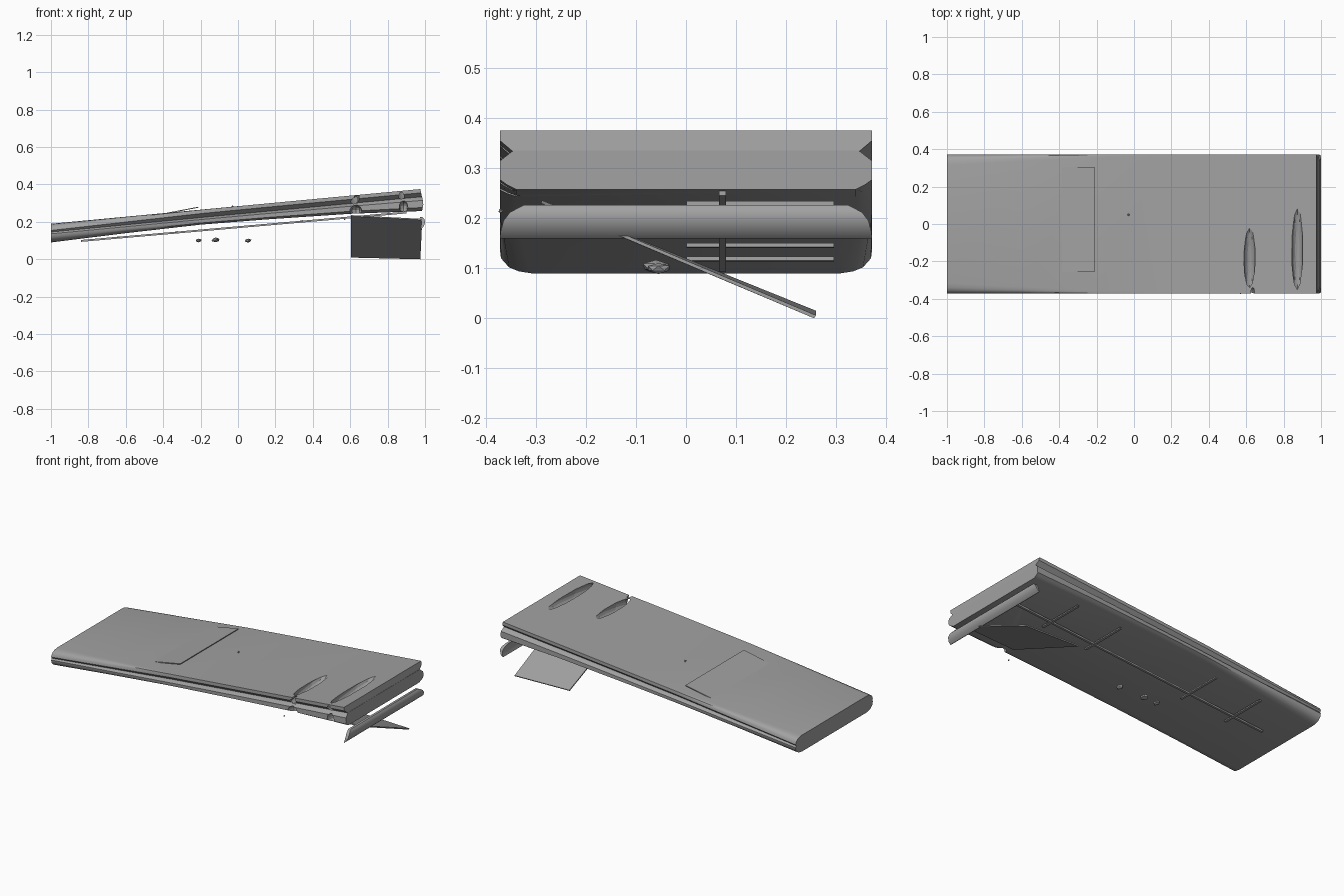
import bpy, bmesh, math, random
from mathutils import Vector, Euler, Matrix

if "Cube" in bpy.data.objects:
    bpy.data.objects.remove(bpy.data.objects["Cube"])

random.seed(4)
grey = bpy.data.materials.new("weathered_grey")
grey.diffuse_color = (0.36, 0.36, 0.36, 1)
grey.use_nodes = True
grey.node_tree.nodes["Principled BSDF"].inputs["Base Color"].default_value = grey.diffuse_color
SLOPE = 0.0938


def top(x):
    return 0.19 + SLOPE * (x + 1)


def add(name, bm, smooth=False):
    bmesh.ops.recalc_face_normals(bm, faces=bm.faces)
    me = bpy.data.meshes.new(name)
    bm.to_mesh(me)
    bm.free()
    me.materials.append(grey)
    ob = bpy.data.objects.new(name, me)
    bpy.context.collection.objects.link(ob)
    if smooth:
        bpy.ops.object.select_all(action='DESELECT')
        ob.select_set(True)
        bpy.context.view_layer.objects.active = ob
        bpy.ops.object.shade_smooth_by_angle(angle=math.radians(35))
    return ob


def loft(name, rings, smooth=False):
    bm = bmesh.new()
    vs = [[bm.verts.new(p) for p in r] for r in rings]
    n = len(vs[0])
    for a, b in zip(vs, vs[1:]):
        for i in range(n):
            j = (i + 1) % n
            bm.faces.new((a[i], a[j], b[j], b[i]))
    bm.faces.new(vs[0])
    bm.faces.new(vs[-1])
    return add(name, bm, smooth)


def box(name, size, loc, rot=(0, 0, 0)):
    bm = bmesh.new()
    bmesh.ops.create_cube(bm, size=1)
    m = Matrix.LocRotScale(Vector(loc), Euler(rot), Vector(size))
    bmesh.ops.transform(bm, matrix=m, verts=bm.verts)
    return add(name, bm)


def rock(name, loc, size):
    bm = bmesh.new()
    bmesh.ops.create_icosphere(bm, subdivisions=1, radius=0.5)
    for v in bm.verts:
        v.co = Vector(c * s for c, s in zip(v.co * random.uniform(0.85, 1.1), size)) + Vector(loc)
    return add(name, bm)


# Half cross-sections (y, depth below top) at the rounded and broken ends
UP_L = [(0.315, 0), (0.34, -0.004), (0.357, -0.012), (0.368, -0.024), (0.372, -0.036), (0.366, -0.045)]
UP_R = [(0.36, 0), (0.366, 0), (0.372, 0), (0.372, -0.01), (0.372, -0.02), (0.345, -0.043)]
LO_L = [(0.366, -0.043), (0.372, -0.054), (0.37, -0.07), (0.354, -0.088), (0.335, -0.096), (0.31, -0.1)]
LO_R = [(0.345, -0.041), (0.372, -0.062), (0.372, -0.085), (0.372, -0.1), (0.358, -0.11), (0.34, -0.119)]
# Stations along the slab with total thickness: thin in the middle
STATIONS = ((-1, 0.1), (-0.6, 0.088), (-0.2, 0.08), (0.15, 0.085), (0.6, 0.097), (1, 0.119))


def layer(name, left, right, x_end, lean):
    rings = []
    for x, depth in STATIONS:
        last = x == 1
        x = x_end if last else x
        t = min(1, (x + 1) / 0.85)
        k = (depth - 0.045) / (0.1 + 0.019 * t - 0.045)
        half = []
        for (a, b), (c, d) in zip(left, right):
            y, dz = a + (c - a) * t, b + (d - b) * t
            if dz < -0.045:
                dz = -0.045 + (dz + 0.045) * k
            half.append((x + (lean(dz) if last else 0), y, top(x) + dz))
        rings.append(half + [(p, -y, z) for p, y, z in reversed(half)])
    return loft(name, rings, True)


upper = layer("upper_skin", UP_L, UP_R, 0.975, lambda d: -d * 0.2)
lower = layer("lower_skin", LO_L, LO_R, 0.992, lambda d: -abs(d + 0.08) * 0.2)

# Torn gouges cut through the front edge
cutters = []
for x, y, z, r, length, tilt in (
        (0.618, -0.19, 0.338, 0.031, 0.205, 0.14),
        (0.873, -0.14, 0.364, 0.030, 0.275, 0.10),
        (0.635, -0.38, 0.325, 0.013, 0.05, 0.0),
        (0.63, -0.38, 0.252, 0.034, 0.06, 0.2),
        (0.885, -0.38, 0.275, 0.024, 0.06, 0.2)):
    bm = bmesh.new()
    bmesh.ops.create_uvsphere(bm, u_segments=10, v_segments=8, radius=1)
    m = Matrix.LocRotScale(Vector((x, y, z)), Euler((tilt, 0, 0)), Vector((r, length, 0.036)))
    bmesh.ops.transform(bm, matrix=m, verts=bm.verts)
    c = add("gouge_cutter", bm)
    c.hide_render = True
    cutters.append(c)
for ob in (upper, lower):
    for c in cutters:
        mod = ob.modifiers.new("gouge", 'BOOLEAN')
        mod.operation = 'DIFFERENCE'
        mod.solver = 'EXACT'
        mod.object = c
    deps = bpy.context.evaluated_depsgraph_get()
    me = bpy.data.meshes.new_from_object(ob.evaluated_get(deps))
    ob.modifiers.clear()
    ob.data = me
for c in cutters:
    bpy.data.objects.remove(c)

# Lifted surface panel
x0, x1 = -0.42, -0.21
loft("lifted_panel", [[(x0, y, 0.236), (x1, y, 0.276), (x1, y, 0.281), (x0, y, 0.241)]
                      for y in (-0.257, 0.305)])

# Detached edge strip at the broken end
strip = []
for z, a, b, y in ((0.16, 0.974, 0.977, 0.372), (0.172, 0.978, 0.991, 0.371),
                   (0.195, 0.982, 1.0, 0.365), (0.212, 0.978, 0.998, 0.352),
                   (0.226, 0.972, 0.986, 0.325)):
    strip.append([(a, -y, z), (b, -y, z), (b, y, z), (a, y, z)])
loft("edge_strip", strip, True)

# Hanging plate below the broken end
loft("hanging_plate", [
    [(0.605, -0.29, 0.23), (0.985, -0.24, 0.21), (0.985, -0.238, 0.216), (0.605, -0.288, 0.236)],
    [(0.605, 0.256, 0.009), (0.975, 0.256, 0.0), (0.975, 0.26, 0.006), (0.605, 0.26, 0.015)]])

# Long spar with cross ribs below the underside
xa, za, xb, zb = -0.84, 0.098, 0.90, 0.25
pitch = -math.atan2(zb - za, xb - xa)
box("spar", (math.hypot(xb - xa, zb - za), 0.014, 0.01),
    ((xa + xb) / 2, 0.073, (za + zb) / 2), (0, pitch, 0))
for x in (-0.64, -0.33, 0.34, 0.64):
    z = za + (x - xa) * (zb - za) / (xb - xa) + 0.003
    box("cross_rib", (0.014, 0.295, 0.008), (x, 0.148, z), (0, pitch, 0))

# Loose debris
for loc, size in (((-0.21, -0.06, 0.10), (0.035, 0.05, 0.022)),
                  ((-0.12, -0.06, 0.103), (0.045, 0.06, 0.026)),
                  ((0.055, -0.055, 0.10), (0.038, 0.05, 0.022)),
                  ((0.57, -0.37, 0.215), (0.01, 0.01, 0.01)),
                  ((-0.03, 0.05, 0.282), (0.012, 0.018, 0.014))):
    rock("debris", loc, size)
